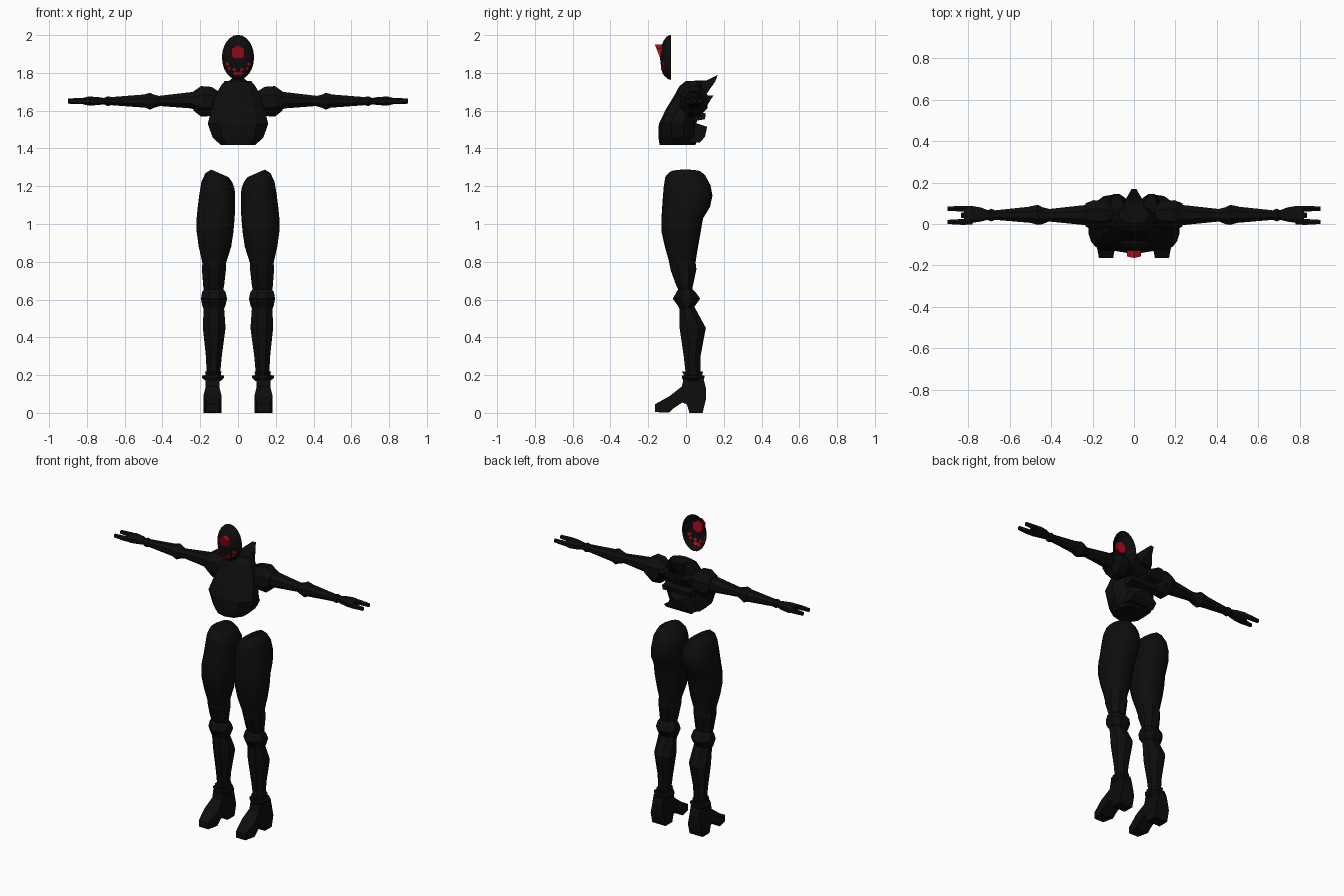
import bpy, bmesh, math
from mathutils import Vector


def material(name, rgb):
    m = bpy.data.materials.new(name)
    m.diffuse_color = (*rgb, 1)
    return m


BLACK = material("matte black", (0.004, 0.004, 0.004))
RED = material("deep red", (0.45, 0.004, 0.013))


def finish(name, bm, mat=BLACK, mirror=False, smooth=None):
    """Turn a bmesh into an object, optionally mirrored in x and smoothed."""
    bmesh.ops.recalc_face_normals(bm, faces=bm.faces)
    me = bpy.data.meshes.new(name)
    bm.to_mesh(me)
    bm.free()
    me.materials.append(mat)
    ob = bpy.data.objects.new(name, me)
    bpy.context.collection.objects.link(ob)
    if mirror:
        ob.modifiers.new("mirror", 'MIRROR').use_mirror_merge = False
    if smooth:
        bpy.ops.object.select_all(action='DESELECT')
        ob.select_set(True)
        bpy.context.view_layer.objects.active = ob
        bpy.ops.object.shade_smooth_by_angle(angle=math.radians(smooth))
    return ob


def loft(name, rings, axis='z', sides=8, power=1.0, smooth=None, mirror=True, caps=True):
    """Skin rings of (position, min a, max a, min b, max b, tilt along a)."""
    bm = bmesh.new()
    loops = []
    for r in rings:
        p, a0, a1, b0, b1 = r[:5]
        tilt = r[5] if len(r) > 5 else 0
        loop = []
        for i in range(sides):
            t = 2 * math.pi * (i + 0.5) / sides
            c, s = math.cos(t), math.sin(t)
            k = math.cos(math.pi / sides)
            c = math.copysign(min(1, abs(c) / k) ** power, c)
            s = math.copysign(min(1, abs(s) / k) ** power, s)
            a = (a0 + a1) / 2 + c * (a1 - a0) / 2
            b = (b0 + b1) / 2 + s * (b1 - b0) / 2
            q = p + tilt * c
            loop.append(bm.verts.new((a, b, q) if axis == 'z' else (q, a, b)))
        loops.append(loop)
    for l0, l1 in zip(loops, loops[1:]):
        for i in range(sides):
            j = (i + 1) % sides
            bm.faces.new((l0[i], l0[j], l1[j], l1[i]))
    if caps:
        bm.faces.new(loops[0])
        bm.faces.new(loops[-1])
    return finish(name, bm, mirror=mirror, smooth=smooth)


def slab(name, profile, x_of, mirror=False):
    """Side profile in (y, z) given a width; x_of(y, z) returns both x limits."""
    bm = bmesh.new()
    sides = [[bm.verts.new((x_of(y, z)[k], y, z)) for y, z in profile] for k in (0, 1)]
    n = len(profile)
    for s in sides:
        bm.faces.new(s)
    for i in range(n):
        j = (i + 1) % n
        bm.faces.new((sides[0][i], sides[0][j], sides[1][j], sides[1][i]))
    return finish(name, bm, mirror=mirror)


# Legs
loft("thigh", [
    (0.775, 0.068, 0.185, -0.085, 0.05), (0.81, 0.058, 0.192, -0.092, 0.052),
    (0.88, 0.036, 0.208, -0.112, 0.064), (0.96, 0.024, 0.219, -0.13, 0.078),
    (1.03, 0.018, 0.219, -0.13, 0.09), (1.09, 0.015, 0.213, -0.126, 0.127),
    (1.15, 0.015, 0.205, -0.122, 0.14, 0.005), (1.205, 0.018, 0.193, -0.117, 0.13, 0.02),
    (1.245, 0.03, 0.172, -0.11, 0.108, 0.025), (1.268, 0.05, 0.142, -0.09, 0.085, 0.02),
], sides=18, power=0.9, smooth=50)
loft("lower_thigh", [
    (0.64, 0.08, 0.178, -0.035, 0.032), (0.67, 0.074, 0.184, -0.05, 0.036),
    (0.76, 0.064, 0.191, -0.083, 0.055), (0.80, 0.062, 0.188, -0.085, 0.05),
])
loft("knee", [
    (0.55, 0.074, 0.182, -0.035, 0.035), (0.57, 0.066, 0.19, -0.045, 0.05),
    (0.605, 0.058, 0.196, -0.07, 0.075), (0.64, 0.066, 0.19, -0.05, 0.05),
    (0.655, 0.078, 0.18, -0.04, 0.035),
])
loft("calf", [
    (0.19, 0.096, 0.165, 0.0, 0.075), (0.30, 0.086, 0.17, -0.012, 0.077),
    (0.45, 0.066, 0.186, -0.034, 0.105), (0.56, 0.074, 0.182, -0.034, 0.045),
])
loft("ankle_cuff", [
    (0.17, 0.09, 0.172, -0.012, 0.088), (0.185, 0.074, 0.19, -0.022, 0.097),
    (0.197, 0.074, 0.19, -0.022, 0.097), (0.20, 0.09, 0.172, -0.01, 0.085),
    (0.22, 0.088, 0.174, -0.022, 0.09),
])


# Heeled boots, narrowing at the ankle and the toe
def boot_width(y, z):
    w = 0.036 if z > 0.12 else 0.048 if y > -0.12 else 0.034
    return 0.135 - w, 0.135 + w


slab("boot", [
    (-0.165, 0.004), (-0.09, 0.002), (-0.065, 0.025), (-0.02, 0.055), (0.005, 0.045),
    (0.018, 0.0), (0.088, 0.0), (0.105, 0.07), (0.106, 0.13), (0.092, 0.185),
    (-0.012, 0.185), (-0.022, 0.14), (-0.085, 0.09), (-0.165, 0.045),
], boot_width, mirror=True)

# Chest, leaning forward toward the bottom
loft("chest", [
    (1.418, -0.092, 0.092, -0.14, 0.05), (1.46, -0.135, 0.135, -0.146, 0.06),
    (1.53, -0.16, 0.16, -0.144, 0.055), (1.61, -0.14, 0.14, -0.105, 0.07),
    (1.68, -0.118, 0.118, -0.062, 0.085), (1.73, -0.092, 0.092, -0.035, 0.09),
    (1.757, -0.07, 0.07, 0.0, 0.09),
], sides=10, mirror=False)

# Back fins: a tall spine tip and stepped plates below
def fin_width(w, tip):
    return lambda y, z: (-0.012, 0.012) if y > tip else (-w, w)


slab("spine_tip", [(0.03, 1.68), (0.11, 1.69), (0.155, 1.755), (0.168, 1.79),
                   (0.11, 1.76), (0.03, 1.758)], fin_width(0.045, 0.14))
slab("lower_back_plate", [(0.0, 1.435), (0.07, 1.43), (0.10, 1.46), (0.112, 1.515),
                          (0.05, 1.535), (0.0, 1.53)], fin_width(0.09, 0.105))
slab("middle_back_plate", [(0.02, 1.54), (0.10, 1.555), (0.105, 1.585), (0.02, 1.60)],
     fin_width(0.10, 0.2))
slab("shoulder_blade", [(0.03, 1.59), (0.11, 1.625), (0.145, 1.68), (0.03, 1.685)],
     lambda y, z: (0.07, 0.10) if y > 0.14 else (0.02, 0.125), mirror=True)

# Shoulders and arms, running outward along x
loft("shoulder", [
    (0.10, 0.0, 0.09, 1.60, 1.70), (0.14, -0.025, 0.11, 1.572, 1.726),
    (0.195, -0.03, 0.115, 1.568, 1.73), (0.235, -0.012, 0.10, 1.60, 1.703),
], axis='x')
loft("upper_arm", [
    (0.20, -0.008, 0.094, 1.60, 1.703), (0.25, -0.004, 0.09, 1.612, 1.698),
    (0.43, 0.014, 0.07, 1.626, 1.677),
], axis='x')
loft("elbow", [
    (0.40, 0.016, 0.07, 1.628, 1.674), (0.445, -0.002, 0.082, 1.615, 1.685),
    (0.465, -0.004, 0.092, 1.605, 1.695), (0.50, 0.006, 0.086, 1.62, 1.685),
], axis='x')
loft("forearm", [
    (0.48, 0.004, 0.086, 1.615, 1.687), (0.67, 0.02, 0.066, 1.629, 1.672),
    (0.69, 0.012, 0.074, 1.624, 1.676), (0.71, 0.022, 0.064, 1.635, 1.667),
], axis='x')
loft("palm", [
    (0.69, 0.024, 0.06, 1.636, 1.664), (0.74, 0.012, 0.08, 1.63, 1.672),
    (0.79, 0.004, 0.088, 1.626, 1.675), (0.82, 0.006, 0.086, 1.634, 1.668),
], axis='x', power=0.7)
for name, y, length in (("outer_finger", 0.074, 0.90), ("inner_finger", 0.01, 0.90),
                        ("middle_finger", 0.042, 0.835)):
    loft(name, [(0.78, y - 0.013, y + 0.013, 1.637, 1.664),
                (0.83, y - 0.014, y + 0.014, 1.634, 1.668),
                (length, y - 0.01, y + 0.01, 1.637, 1.664)], axis='x', sides=6)

# Face mask: an open-backed half shell
CENTRE, RX, RY, RZ = Vector((0, -0.08, 1.882)), 0.085, 0.057, 0.119


def mask_point(x, z):
    u, v = x / RX, (z - CENTRE.z) / RZ
    return Vector((x, CENTRE.y - RY * math.sqrt(max(0, 1 - u * u - v * v)), z))


bm = bmesh.new()
bmesh.ops.create_uvsphere(bm, u_segments=24, v_segments=16, radius=1)
bmesh.ops.delete(bm, geom=[v for v in bm.verts if v.co.z < -0.01], context='VERTS')
for v in bm.verts:
    x, y, z = v.co
    v.co = CENTRE + Vector((x * RX, -z * RY, y * RZ))
finish("face_mask", bm, smooth=60)

# Forehead gem: a hexagonal prism whose sloped front sticks out at the top
bm = bmesh.new()
front, back = [], []
for i in range(6):
    t = math.radians(60 * i + 30)
    x, z = 0.039 * math.cos(t), 0.041 * math.sin(t)
    front.append(bm.verts.new((x, -0.148 - 0.4 * z, 1.908 + z)))
    back.append(bm.verts.new((x, -0.117, 1.908 + z)))
bm.faces.new(front)
bm.faces.new(back)
for i in range(6):
    j = (i + 1) % 6
    bm.faces.new((front[i], front[j], back[j], back[i]))
finish("forehead_gem", bm, RED)

# Thin red diamonds forming a smile on the mask
bm = bmesh.new()
for x, z, w, h in ((0.057, 1.847, 0.011, 0.011), (0.048, 1.823, 0.009, 0.011),
                   (0.02, 1.818, 0.012, 0.011), (0.012, 1.797, 0.016, 0.013)):
    for s in (1, -1):
        corners = [(x - w, z), (x, z - h), (x + w, z), (x, z + h)]
        pts = [mask_point(s * a, b) + Vector((0, -0.004, 0)) for a, b in corners]
        top = [bm.verts.new(p) for p in pts]
        base = [bm.verts.new(p + Vector((0, 0.006, 0))) for p in pts]
        bm.faces.new(top)
        bm.faces.new(base)
        for i in range(4):
            j = (i + 1) % 4
            bm.faces.new((top[i], top[j], base[j], base[i]))
finish("smile_marks", bm, RED)
